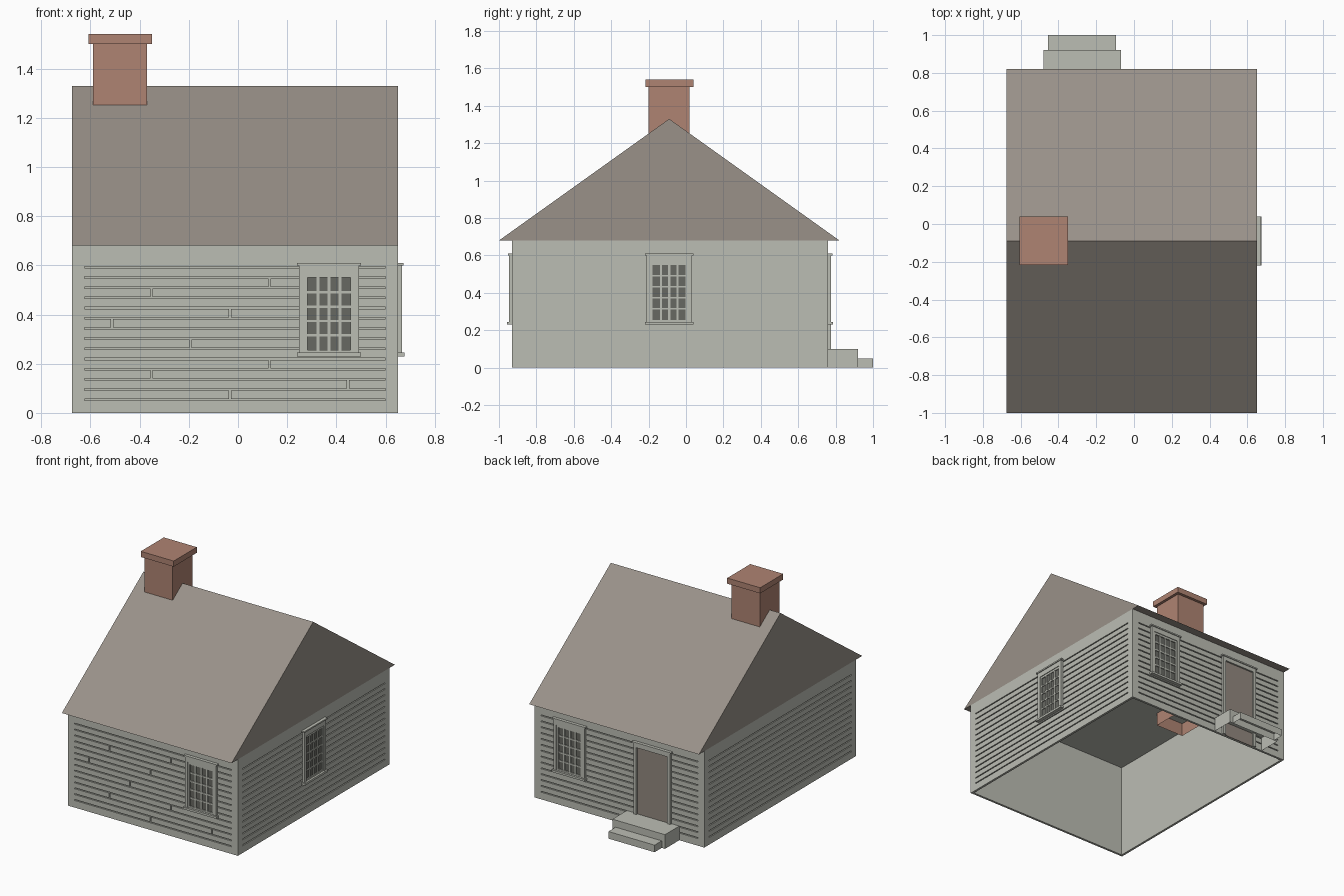
import bpy
import bmesh
from mathutils import Matrix, Vector

cube = bpy.data.objects.get("Cube")
if cube:
    bpy.data.objects.remove(cube, do_unlink=True)


def material(name, rgb):
    m = bpy.data.materials.new(name)
    m.use_nodes = True
    m.diffuse_color = (*rgb, 1)
    m.node_tree.nodes["Principled BSDF"].inputs["Base Color"].default_value = (*rgb, 1)
    return m


PAINT = material("grey_paint", (0.50, 0.51, 0.455))
ROOF = material("brown_shingle", (0.32, 0.285, 0.25))
BRICK = material("red_brick", (0.43, 0.23, 0.17))
DOOR = material("brown_door", (0.29, 0.25, 0.215))
GLASS = material("dark_glass", (0.136, 0.138, 0.122))


def finish(name, bm, mat, matrix=Matrix()):
    mesh = bpy.data.meshes.new(name)
    bm.to_mesh(mesh)
    bm.free()
    mesh.materials.append(mat)
    ob = bpy.data.objects.new(name, mesh)
    ob.matrix_world = matrix
    bpy.context.collection.objects.link(ob)
    return ob


def boxes(name, mat, parts, matrix=Matrix(), open_sides=()):
    """Boxes given as (x0, x1, y0, y1, z0, z1); faces along open_sides are left out."""
    bm = bmesh.new()
    for x0, x1, y0, y1, z0, z1 in parts:
        centre = Vector((x0 + x1, y0 + y1, z0 + z1)) / 2
        size = Matrix.Diagonal((x1 - x0, y1 - y0, z1 - z0, 1))
        bmesh.ops.create_cube(bm, size=1, matrix=Matrix.Translation(centre) @ size)
    bm.normal_update()
    gone = [f for f in bm.faces if any(f.normal.dot(Vector(s)) > 0.9 for s in open_sides)]
    bmesh.ops.delete(bm, geom=gone, context='FACES')
    return finish(name, bm, mat, matrix)


# House footprint
X0, X1, Y0, Y1, TOP = -0.675, 0.65, -0.93, 0.76, 0.68
CX, CY = (X0 + X1) / 2, (Y0 + Y1) / 2
HX, HY = (X1 - X0) / 2, (Y1 - Y0) / 2
DEPTH = 0.008
DOWN = (0, 0, -1)


def wall_frame(quarter_turns, dist):
    """Wall space: x runs along the wall, -y points outwards."""
    turn = Matrix.Rotation(quarter_turns * 1.5707963, 4, 'Z')
    return Matrix.Translation((CX, CY, 0)) @ turn @ Matrix.Translation((0, -dist, 0))


FRONT, RIGHT = wall_frame(0, HY), wall_frame(1, HX)
BACK, LEFT = wall_frame(2, HY), wall_frame(3, HX)


# Walls: backing, border boards and clapboards with grooves between them
def wall(name, frame, half, jointed=False):
    edge, low, high, rows, gap = half - 0.05, 0.05, 0.63, 14, 0.007
    boxes(name + "_wall", PAINT, [
        (-half + DEPTH, half - DEPTH, DEPTH, 2 * DEPTH, 0, TOP),
        (-half, -edge, 0, DEPTH, 0, TOP),
        (edge, half, 0, DEPTH, 0, TOP),
        (-edge, edge, 0, DEPTH, 0, low),
        (-edge, edge, 0, DEPTH, high, TOP)], frame)
    pitch = (high - low) / rows
    planks = []
    joint = 1.10
    for i in range(rows):
        z1 = high - i * pitch
        z0 = z1 - pitch + gap
        if jointed and abs(joint) < edge:
            planks += [(-edge, joint - 0.004, 0, DEPTH, z0, z1),
                       (joint + 0.004, edge, 0, DEPTH, z0, z1)]
        else:
            planks.append((-edge, edge, 0, DEPTH, z0, z1))
        joint -= 0.48
        if joint < -0.68:
            joint += 1.28
    boxes(name + "_clapboards", PAINT, planks, frame)


wall("front", FRONT, HX, True)
wall("right_side", RIGHT, HY)
wall("back", BACK, HX)
wall("left_side", LEFT, HY)
boxes("ceiling", PAINT, [(X0 + DEPTH, X1 - DEPTH, Y0 + DEPTH, Y1 - DEPTH, TOP - 0.006, TOP - 0.001)])


# Windows: casing, header, sill, glass and a grid of bars
def window(name, frame, u):
    place = frame @ Matrix.Translation((u, 0, 0))
    boxes(name + "_casing", PAINT, [
        (-0.122, -0.1, -0.016, 0, 0.245, 0.6),
        (0.1, 0.122, -0.016, 0, 0.245, 0.6),
        (-0.1, 0.1, -0.016, 0, 0.565, 0.6),
        (-0.13, 0.13, -0.022, 0, 0.6, 0.61),
        (-0.13, 0.13, -0.026, 0, 0.23, 0.245)], place)
    boxes(name + "_glass", GLASS, [(-0.1, 0.1, -0.004, 0, 0.245, 0.565)], place)
    bars = [(-0.1, -0.088, -0.011, 0, 0.245, 0.565), (0.088, 0.1, -0.011, 0, 0.245, 0.565),
            (-0.1, 0.1, -0.011, 0, 0.245, 0.256), (-0.1, 0.1, -0.011, 0, 0.55, 0.565)]
    for i in range(1, 4):
        c = -0.088 + i * 0.044 * 1.0
        bars.append((c - 0.006, c + 0.006, -0.01, 0, 0.25, 0.56))
    for i in range(1, 5):
        c = 0.256 + i * 0.0588
        bars.append((-0.095, 0.095, -0.01, 0, c - 0.005, c + 0.005))
    boxes(name + "_bars", PAINT, bars, place)


window("front_window", FRONT, 0.37 - CX)
window("side_window", RIGHT, -0.09 - CY)
window("back_window", BACK, CX - 0.37)

# Door with casing and header
door_place = BACK @ Matrix.Translation((CX + 0.275, 0, 0))
boxes("door", DOOR, [(-0.12, 0.12, -0.004, 0, 0, 0.572)], door_place)
boxes("door_casing", PAINT, [
    (-0.143, -0.12, -0.016, 0, 0, 0.6),
    (0.12, 0.143, -0.016, 0, 0, 0.6),
    (-0.12, 0.12, -0.016, 0, 0.572, 0.6),
    (-0.152, 0.152, -0.022, 0, 0.6, 0.61)], door_place)

# Hollow doorsteps, open below and towards the wall
boxes("upper_step", PAINT, [(-0.48, -0.07, Y1, 0.92, 0, 0.1)], open_sides=(DOWN, (0, -1, 0)))
boxes("lower_step", PAINT, [(-0.455, -0.095, 0.92, 1, 0, 0.05)], open_sides=(DOWN, (0, -1, 0)))

# Roof: a triangular prism along x
bm = bmesh.new()
profile = [(-1, TOP), (0.82, TOP), (-0.09, 1.33)]
gable = bm.faces.new([bm.verts.new((X0, y, z)) for y, z in profile])
grown = bmesh.ops.extrude_face_region(bm, geom=[gable], use_keep_orig=True)
bmesh.ops.translate(bm, vec=(X1 - X0, 0, 0),
                    verts=[v for v in grown["geom"] if isinstance(v, bmesh.types.BMVert)])
bmesh.ops.recalc_face_normals(bm, faces=bm.faces)
finish("roof", bm, ROOF)

# Chimney: open shaft through the ceiling, and its cap
boxes("chimney_shaft", BRICK, [(-0.59, -0.37, -0.2, 0.02, 0.58, 1.5)], open_sides=(DOWN,))
boxes("chimney_cap", BRICK, [(-0.607, -0.35, -0.217, 0.04, 1.5, 1.54)])
